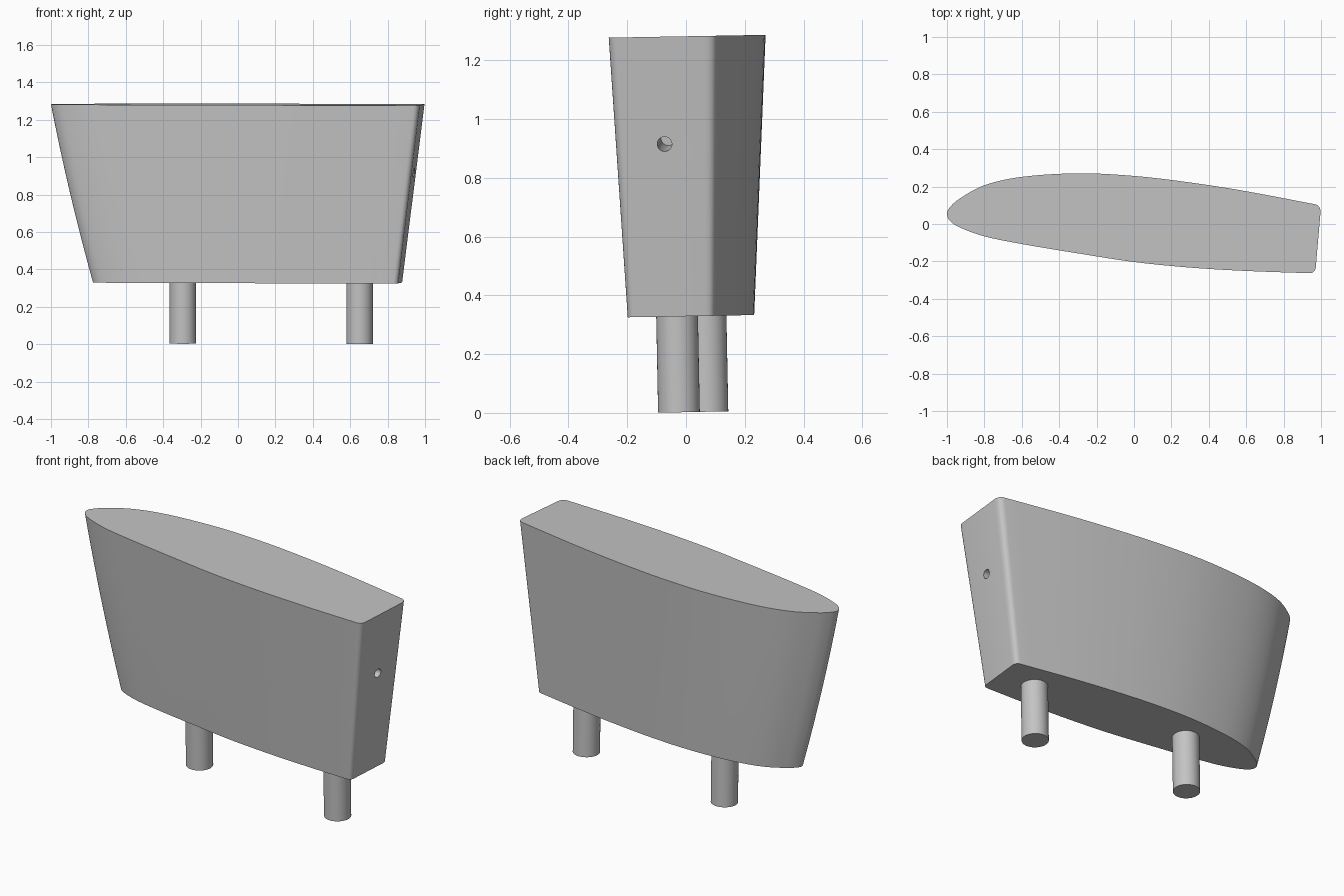
import bpy, bmesh, math
from mathutils import Vector

cube = bpy.data.objects.get("Cube")
if cube:
    bpy.data.objects.remove(cube, do_unlink=True)

grey = bpy.data.materials.new("plain grey")
grey.use_nodes = True
GREY = (0.55, 0.55, 0.55, 1)
grey.diffuse_color = GREY
grey.node_tree.nodes["Principled BSDF"].inputs["Base Color"].default_value = GREY

TILT = 0.018  # the whole body leans slightly about x


def make_object(name, bm):
    bmesh.ops.recalc_face_normals(bm, faces=bm.faces)
    mesh = bpy.data.meshes.new(name)
    bm.to_mesh(mesh)
    bm.free()
    mesh.materials.append(grey)
    ob = bpy.data.objects.new(name, mesh)
    bpy.context.collection.objects.link(ob)
    return ob


def spline(points, steps):
    """Smooth curve through all points."""
    p = [Vector(q) for q in points]
    p = [2 * p[0] - p[1]] + p + [2 * p[-1] - p[-2]]
    out = []
    for a, b, c, d in zip(p, p[1:], p[2:], p[3:]):
        for i in range(steps):
            t = i / steps
            out.append(0.5 * (2 * b + (c - a) * t + (2 * a - 5 * b + 4 * c - d) * t * t
                              + (3 * b - a - 3 * c + d) * t ** 3))
    return out + [p[-2]]


def corner(start, tip, end, steps=6):
    """Rounded corner between two edges."""
    s, m, e = Vector(start), Vector(tip), Vector(end)
    return [s * (1 - t) ** 2 + m * 2 * t * (1 - t) + e * t * t
            for t in (i / steps for i in range(1, steps + 1))]


# Foil outline: along the back, round the blunt end, along the front to the nose
sides = [(0.935, -0.263), (0.6, -0.251), (0.3, -0.233), (0, -0.203), (-0.3, -0.157),
         (-0.6, -0.107), (-0.8, -0.066), (-0.93, -0.019), (-0.985, 0.018), (-1, 0.055),
         (-0.985, 0.088), (-0.93, 0.137), (-0.8, 0.207), (-0.6, 0.252), (-0.3, 0.271),
         (0, 0.257), (0.3, 0.222), (0.6, 0.175), (0.965, 0.106)]
outline = spline(sides, 5)
outline += corner(sides[-1], (1.0, 0.1), (0.997, 0.06))
outline += corner((0.972, -0.23), (0.968, -0.264), sides[0])[:-1]
outline.insert(-5, Vector((0.972, -0.23)))

# Tapered body, lofted from bottom to top
bm = bmesh.new()
rings = []
LEVELS = 8
for k in range(LEVELS + 1):
    t = k / LEVELS
    sx, sy = 0.8275 + 0.1725 * t, 0.806 + 0.194 * t
    ring = []
    for p in outline:
        x = p.x * sx + 0.0525 * (1 - t)
        x -= 0.04 * t * (1 - t) * (1 - p.x) / 2  # nose bows outwards
        y = p.y * sy + 0.0137 * (1 - t)
        ring.append(bm.verts.new((x, y, 0.329 + 0.953 * t + TILT * y)))
    rings.append(ring)
for low, high in zip(rings, rings[1:]):
    for i in range(len(low)):
        j = (i + 1) % len(low)
        bm.faces.new((low[i], low[j], high[j], high[i]))
bm.faces.new(rings[0])
bm.faces.new(rings[-1])
body = make_object("foil_body", bm)


def cylinder(name, radius, start, end):
    start, end = Vector(start), Vector(end)
    axis = end - start
    bm = bmesh.new()
    bmesh.ops.create_cone(bm, cap_ends=True, segments=40, radius1=radius,
                          radius2=radius, depth=axis.length)
    ob = make_object(name, bm)
    turn = Vector((0, 0, 1)).rotation_difference(axis).to_matrix().to_4x4()
    turn.translation = (start + end) / 2
    ob.data.transform(turn)
    return ob


# Small hole drilled into the blunt end
cutter = cylinder("hole_cutter", 0.025, (0.75, -0.06, 0.935), (1.1, -0.084, 0.898))
cutter.hide_render = True
cutter.hide_viewport = True
drill = body.modifiers.new("hole", 'BOOLEAN')
drill.object = cutter
drill.solver = 'EXACT'

# Two mounting pegs underneath
pegs = [cylinder("nose_peg", 0.071, (-0.295, 0.073, 0.004), (-0.295, 0.066, 0.36)),
        cylinder("tail_peg", 0.071, (0.65, -0.024, 0.002), (0.65, -0.031, 0.36))]

# Bake the hole, then shade smooth with crisp rims
bpy.context.view_layer.update()
baked = bpy.data.meshes.new_from_object(
    body.evaluated_get(bpy.context.evaluated_depsgraph_get()))
body.modifiers.clear()
body.data = baked
bpy.data.objects.remove(cutter, do_unlink=True)
for ob in [body] + pegs:
    bpy.ops.object.select_all(action='DESELECT')
    ob.select_set(True)
    bpy.context.view_layer.objects.active = ob
    bpy.ops.object.shade_smooth_by_angle(angle=math.radians(30))
